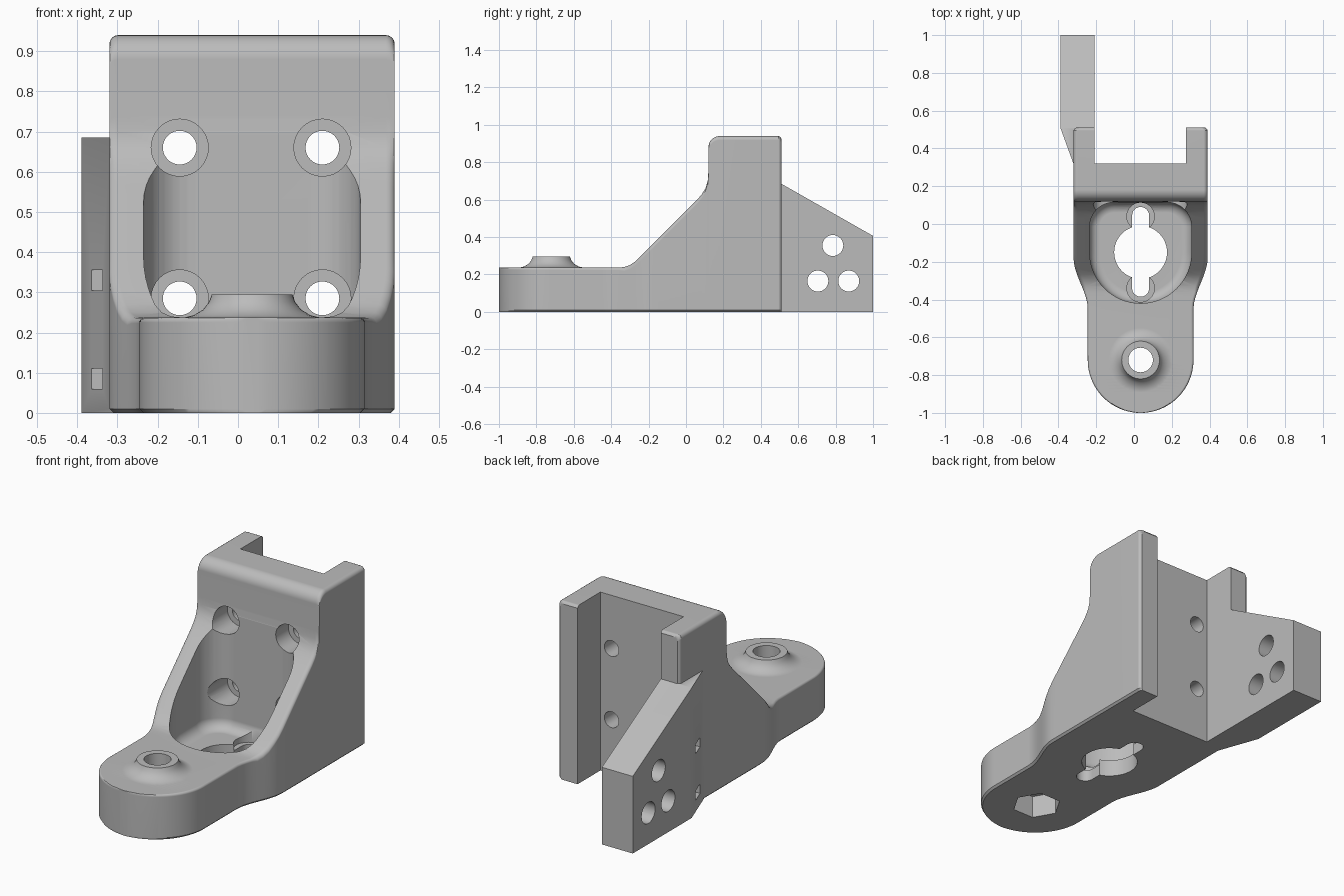
import bpy, bmesh, math

cube = bpy.data.objects.get("Cube")
if cube:
    bpy.data.objects.remove(cube, do_unlink=True)

CX = 0.035  # centre line of the bracket

grey = bpy.data.materials.new("plain grey")
grey.use_nodes = True
grey.diffuse_color = (0.5, 0.5, 0.5, 1)
grey.node_tree.nodes["Principled BSDF"].inputs["Base Color"].default_value = (0.5, 0.5, 0.5, 1)


def loft(name, rings):
    """Closed solid through rings that have equal point counts."""
    bm = bmesh.new()
    loops = [[bm.verts.new(p) for p in ring] for ring in rings]
    n = len(loops[0])
    for a, b in zip(loops, loops[1:]):
        for i in range(n):
            j = (i + 1) % n
            bm.faces.new((a[i], a[j], b[j], b[i]))
    bm.faces.new(loops[0])
    bm.faces.new(loops[-1])
    bmesh.ops.recalc_face_normals(bm, faces=bm.faces)
    mesh = bpy.data.meshes.new(name)
    bm.to_mesh(mesh)
    bm.free()
    mesh.materials.append(grey)
    ob = bpy.data.objects.new(name, mesh)
    bpy.context.collection.objects.link(ob)
    return ob


def prism(name, pts, axis, lo, hi):
    """Flat outline extruded along one axis."""
    def place(p, d):
        c = list(p)
        c.insert("xyz".index(axis), d)
        return c
    return loft(name, [[place(p, d) for p in pts] for d in (lo, hi)])


def rect(a0, a1, b0, b1):
    return [(a0, b0), (a1, b0), (a1, b1), (a0, b1)]


def arc(cx, cy, r, start, end, n):
    angles = [math.radians(start + (end - start) * i / n) for i in range(n + 1)]
    return [(cx + r * math.cos(t), cy + r * math.sin(t)) for t in angles]


def circle(cx, cy, r, n=48):
    return arc(cx, cy, r, 0, 360, n)[:-1]


def combine(target, tool, op):
    bpy.context.view_layer.objects.active = target
    mod = target.modifiers.new(op, "BOOLEAN")
    mod.operation, mod.solver, mod.object = op, "EXACT", tool
    bpy.ops.object.modifier_apply(modifier=mod.name)
    bpy.data.objects.remove(tool, do_unlink=True)


def cut(target, tool):
    combine(target, tool, "DIFFERENCE")


# Body: cross-sections along its length, with rounded top corners
def half_width(y):
    t = min(max((y + 0.45) / 0.27, 0), 1)
    return 0.28 + 0.075 * t * t * (3 - 2 * t)


def section(y, w, z, r):
    r, c = min(r, w * 0.5), min(0.01, w * 0.3)
    right = [(w - c, 0), (w, c)] + arc(w - r, z - r, r, 0, 90, 4)
    left = [(-x, h) for x, h in reversed(right)]
    return [(CX + x, y, h) for x, h in right + left]


DECK = 0.237
stations = []
for i in range(1, 25):
    a = math.radians(90 * i / 24)
    stations.append((-0.72 - 0.28 * math.cos(a), 0.28 * math.sin(a), DECK, 0.012))
stations[0] = (-1.0,) + stations[0][1:]
for y in (-0.45, -0.42, -0.39, -0.36):
    stations.append((y, half_width(y), DECK, 0.014))
ramp = [(-0.33, 0.24), (-0.30, 0.25)]
ramp += [(-0.27 + 0.03 * i, 0.27 + 0.03 * i) for i in range(12)]
ramp += [(0.085, 0.63), (0.104, 0.66), (0.116, 0.70), (0.119, 0.74)]
ramp += arc(0.18, 0.88, 0.06, 180, 90, 8) + [(0.495, 0.94)]
stations += [(y, half_width(y), z, 0.022) for y, z in ramp]
stations.append((0.503, 0.351, 0.936, 0.022))
stations.append((0.51, 0.342, 0.927, 0.022))
body = loft("bracket_body", [section(*s) for s in stations])

# Side tab with tapered root and sloping top
tab = prism("side_tab", [(-0.15, 0.29), (-0.15, 1), (-0.39, 1), (-0.39, 0.51), (-0.31, 0.29)],
            "z", 0, 0.685)
cut(tab, prism("slope_cutter", [(0.51, 0.685), (1.05, 0.378), (1.05, 0.9), (0.51, 0.9)],
               "x", -0.6, 0))
combine(body, tab, "UNION")

# Flared boss on the nose
flare = [(0.17, 0.2), (0.17, 0.237), (0.145, 0.243), (0.122, 0.257),
         (0.107, 0.276), (0.1, 0.295)]
boss = loft("boss", [[(x, y, z) for x, y in circle(CX, -0.72, r)] for r, z in flare])
combine(body, boss, "UNION")

# Rear channel
cut(body, prism("channel", rect(-0.21, 0.275, 0.32, 1.2), "z", -0.1, 1.1))


# Rounded pocket with a filleted floor
def pocket_ring(inset, z):
    r, k = 0.27 - inset, 0.13 - inset
    pts = arc(CX, -0.15, r, 180, 360, 32)
    pts += arc(CX + 0.14, -0.015, k, 0, 90, 10)
    pts += arc(CX - 0.14, -0.015, k, 90, 180, 10)
    return [(x, y, z) for x, y in pts]


F = 0.055  # floor fillet
FLOOR = 0.09
rings = [pocket_ring(F - F * math.sin(a), FLOOR + F - F * math.cos(a))
         for a in [math.radians(15 * i) for i in range(7)]]
rings.append(pocket_ring(0, 1.1))
cut(body, loft("pocket", rings))

# Keyhole in the pocket floor: round opening, slot and screw head recesses
cut(body, prism("round_opening", circle(CX, -0.15, 0.14), "z", -0.1, 0.2))
slot = arc(CX, 0.045, 0.045, 0, 180, 12) + arc(CX, -0.34, 0.045, 180, 360, 12)
cut(body, prism("long_slot", slot, "z", -0.1, 0.2))
for y in (0.04, -0.34):
    cut(body, prism("head_recess", circle(CX, y, 0.073), "z", 0.06, 0.22))

# Nose bolt hole with hexagonal nut pocket underneath
cut(body, prism("bolt_hole", circle(CX, -0.72, 0.065), "z", -0.1, 0.5))
cut(body, prism("nut_pocket", circle(CX, -0.72, 0.122, 6), "z", -0.1, 0.12))

# Four counterbored screw holes through the back wall
for x in (-0.145, 0.21):
    for z in (0.285, 0.66):
        cut(body, prism("screw_hole", circle(x, z, 0.042, 32), "y", 0.0, 0.4))
        cut(body, prism("counterbore", circle(x, z, 0.071, 32), "y", -0.02, 0.22))

# Three holes through the tab
for y, z in ((0.705, 0.165), (0.87, 0.165), (0.785, 0.355)):
    cut(body, prism("tab_hole", circle(y, z, 0.056, 32), "x", -0.6, 0))

# Two small notches in the tapered root
for z in (0.06, 0.305):
    cut(body, prism("notch", rect(-0.5, -0.3, 0.365, 0.44), "z", z, z + 0.05))

# Smooth curved faces, keep crisp edges
bpy.ops.object.select_all(action="DESELECT")
body.select_set(True)
bpy.context.view_layer.objects.active = body
bpy.ops.object.shade_smooth_by_angle(angle=math.radians(30))
weighted = body.modifiers.new("weighted normals", "WEIGHTED_NORMAL")
weighted.keep_sharp = True
